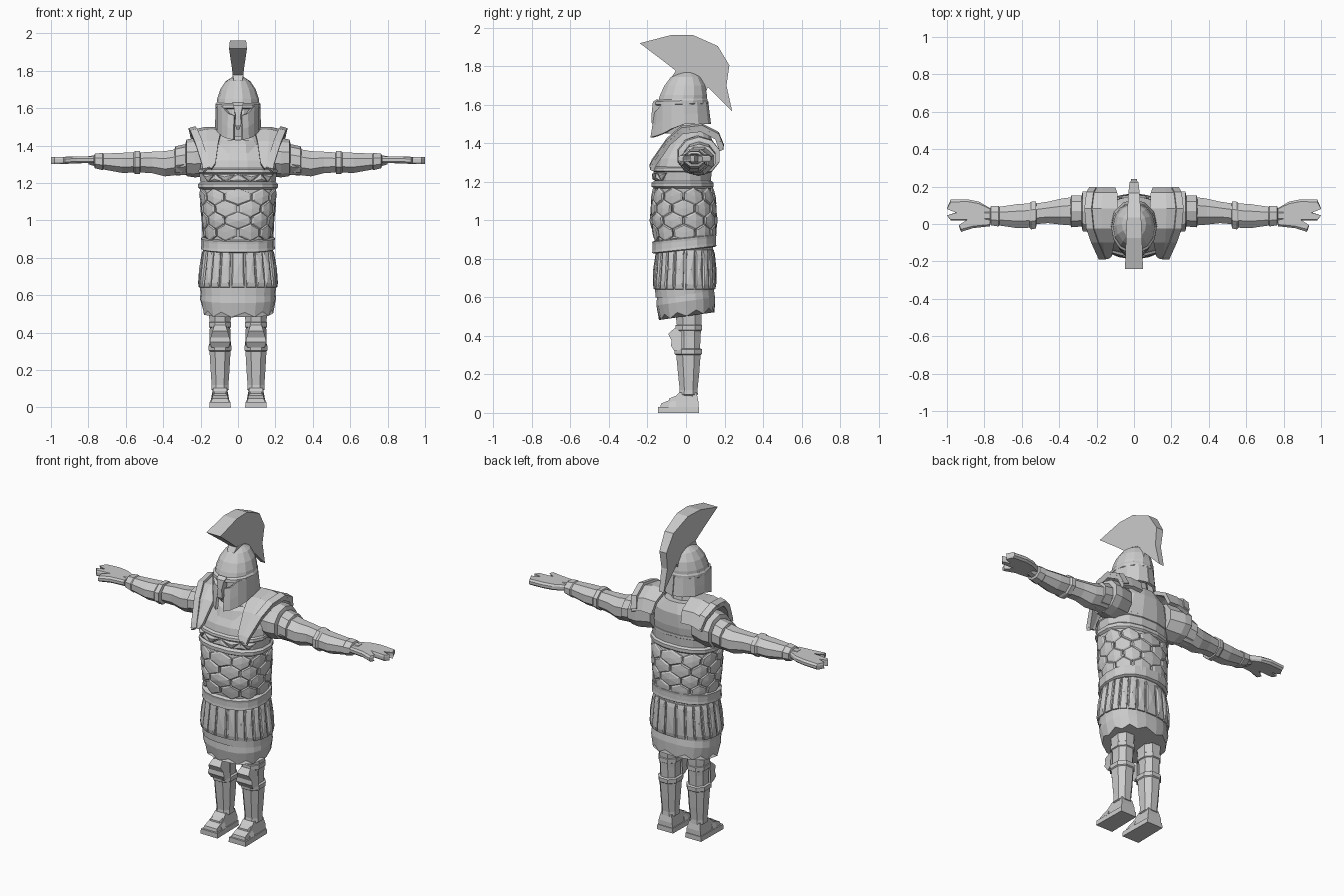
import bpy, bmesh, math
from math import sin, cos, pi, copysign

steel = bpy.data.materials.new("plain grey")
steel.diffuse_color = (0.6, 0.6, 0.6, 1)


def make(name, verts, faces, mirror=False, thick=0):
    """Flat shaded mesh object, optionally mirrored in x and thickened."""
    me = bpy.data.meshes.new(name)
    me.from_pydata(verts, [], faces)
    bm = bmesh.new()
    bm.from_mesh(me)
    bmesh.ops.recalc_face_normals(bm, faces=bm.faces)
    bm.to_mesh(me)
    bm.free()
    me.materials.append(steel)
    ob = bpy.data.objects.new(name, me)
    bpy.context.collection.objects.link(ob)
    if thick:
        s = ob.modifiers.new("thickness", 'SOLIDIFY')
        s.thickness, s.offset = thick, 0
    if mirror:
        ob.modifiers.new("mirror", 'MIRROR').use_clip = False
    return ob


def bridge(name, rings, caps=True, closed=True, **kw):
    """Skin a list of equal-length point rings."""
    n = len(rings[0])
    verts = [p for r in rings for p in r]
    faces = [(i * n + j, i * n + (j + 1) % n, (i + 1) * n + (j + 1) % n, (i + 1) * n + j)
             for i in range(len(rings) - 1) for j in range(n if closed else n - 1)]
    if caps:
        faces += [tuple(range(n)), tuple(range(len(verts) - n, len(verts)))]
    return make(name, verts, faces, **kw)


def power(v, e):
    return copysign(abs(v) ** e, v)


def point(sec, a, off=0, e=0.85, cx=0):
    """Point on a rounded-box section (z, front y, back y, half width); a = 0 faces front."""
    z, yf, yb, rx = sec
    return (cx + (rx + off) * power(sin(a), e),
            (yf + yb) / 2 - ((yb - yf) / 2 + off) * power(cos(a), e), z)


def tower(name, secs, n=12, tilt=0, cx=0, e=0.85, zig=0, **kw):
    """Upright loft; tilt raises the back, zig makes the first ring jagged."""
    rings = []
    for k, s in enumerate(secs):
        ring = [point(s, 2 * pi * (j + 0.5) / n, 0, e, cx) for j in range(n)]
        rings.append([(x, y, z + tilt * y + (zig * (-1) ** j if k == 0 else 0))
                      for j, (x, y, z) in enumerate(ring)])
    return bridge(name, rings, **kw)


def tube(name, secs, n=8):
    """Sideways loft along x from (x, y, z, ry, rz), mirrored."""
    return bridge(name, [[(x, y + ry * cos(2 * pi * (j + .5) / n), z + rz * sin(2 * pi * (j + .5) / n))
                          for j in range(n)] for x, y, z, ry, rz in secs], mirror=True)


def slab(name, pts, cx=0, **kw):
    """Side outline (y, z, half width) spread to both sides of cx."""
    return bridge(name, [[(cx + s * w, y, z) for y, z, w in pts] for s in (-1, 1)], **kw)


def section(secs, z):
    """Interpolate loft sections at height z."""
    for a, b in zip(secs, secs[1:]):
        if a[0] <= z <= b[0]:
            t = (z - a[0]) / (b[0] - a[0])
            return tuple(p + (q - p) * t for p, q in zip(a, b))
    return secs[-1] if z > secs[-1][0] else secs[0]


def plates(name, secs, shapes, raise_by, inset=0.8):
    """Raised bevelled plates on a lofted surface; each shape is (angle, z) points."""
    verts, faces = [], []
    for sh in shapes:
        n, b = len(sh), len(verts)
        ca, cz = sum(p[0] for p in sh) / n, sum(p[1] for p in sh) / n
        for k, off in ((1, -0.008), (0.97, raise_by * .6), (inset, raise_by)):
            for a, z in sh:
                z2 = cz + (z - cz) * k
                verts.append(point(section(secs, z2), ca + (a - ca) * k, off))
        verts.append(point(section(secs, cz), ca, raise_by * 1.2))
        for r in (0, n):
            faces += [(b + r + j, b + r + (j + 1) % n, b + r + n + (j + 1) % n, b + r + n + j)
                      for j in range(n)]
        faces += [(b + 2 * n + j, b + 2 * n + (j + 1) % n, b + 3 * n) for j in range(n)]
    return make(name, verts, faces)


# Torso
body = [(.82, -.15, .14, .175), (.92, -.16, .145, .175), (1.0, -.175, .15, .183), (1.1, -.17, .145, .19),
        (1.17, -.16, .13, .2), (1.25, -.165, .135, .21), (1.32, -.15, .145, .2),
        (1.4, -.1, .145, .17), (1.46, -.05, .12, .1)]
tower("torso", body, 16)
# Scale armour in staggered rows
hexes = []
for row in range(4):
    for k in range(10):
        a, z, w = 2 * pi * (k + .5 * (row % 2)) / 10, 1.125 - .063 * row, pi / 10 * .97
        hexes.append([(a + w * u, z + v) for u, v in
                      ((0, .048), (1, .02), (1, -.02), (0, -.048), (-1, -.02), (-1, .02))])
plates("scales", body, hexes, .012)
# Chest ridge and triangle trim
tower("chest_ridge", [(1.165, -.165, .135, .203), (1.175, -.182, .145, .216),
                      (1.195, -.182, .145, .217), (1.205, -.165, .135, .205)], 16, caps=False)
tri = []
for k in range(-3, 4):
    s = -1 if k % 2 else 1
    tri.append([(k * .27 - .24, 1.227 - s * .02), (k * .27 + .24, 1.227 - s * .02), (k * .27, 1.227 + s * .022)])
plates("chest_triangles", body, tri, .012, .6)
tower("chest_rim", [(1.25, -.165, .13, .208), (1.257, -.176, .14, .215), (1.272, -.174, .14, .213),
                    (1.28, -.16, .13, .2)], 16, caps=False)
# Breastplate neckline
tower("collar", [(1.36, -.13, .14, .14), (1.41, -.11, .135, .13), (1.43, -.09, .125, .11)], 12)
tower("neck", [(1.38, -.08, .1, .085), (1.55, -.07, .07, .07)], 10)

# Belt
tower("belt", [(.845, -.165, .15, .186), (.85, -.178, .16, .198), (.865, -.176, .158, .196),
               (.893, -.176, .158, .196), (.907, -.178, .16, .198), (.912, -.165, .15, .186)], 18, tilt=.11)

# Skirt with hanging strips and ragged cloth hem
kilt = [(.6, -.16, .145, .2), (.65, -.162, .147, .204), (.75, -.157, .145, .196), (.85, -.145, .138, .178)]
tower("kilt", kilt, 22)
n = 22
plates("kilt_strips", kilt, [[(2 * pi * k / n + u, z) for u, z in
                              ((-.125, .64), (.125, .64), (.125, .85), (-.125, .85))] for k in range(n)], .011, .75)
tower("hem", [(.515, -.142, .15, .188), (.58, -.155, .152, .203), (.66, -.15, .14, .198)], 22, tilt=.14, zig=.013)

# Helmet dome, ridged brow and the face behind it
dome = [(1.605, -.152, .112, .116), (1.65, -.138, .112, .112), (1.7, -.115, .102, .095),
        (1.745, -.08, .078, .065), (1.77, -.03, .04, .025)]
tower("helmet_dome", dome, 14, e=1)
tower("helmet_brow", [(1.6, -.15, .11, .115), (1.605, -.163, .116, .121), (1.622, -.16, .116, .121),
                      (1.632, -.14, .11, .114)], 14, e=1, tilt=.03)
tower("face", [(1.45, -.12, .03, .07), (1.52, -.135, .04, .085), (1.62, -.125, .04, .09)], 10)
# Cheek guards and neck guard: (angle, bottom z, top z, bottom flare)
sweep = [(.16, 1.43, 1.56, .022), (.45, 1.437, 1.572, .01), (.8, 1.45, 1.61, 0), (1.2, 1.475, 1.615, 0),
         (1.7, 1.5, 1.615, .004), (2.2, 1.5, 1.615, .012), (2.7, 1.5, 1.615, .014), (pi, 1.5, 1.615, .014)]
rings = []
for t in (0, .45, 1):
    rings.append([point((zb + (zt - zb) * t, -.158, .108, .112), a, f * (1 - t), 1)
                  for a, zb, zt, f in sweep])
bridge("cheek_guard", rings, caps=False, closed=False, mirror=True, thick=.016)
slab("nose_guard", [(-.15, 1.63, .03), (-.172, 1.615, .025), (-.178, 1.56, .013), (-.18, 1.51, .017),
                    (-.165, 1.485, .006), (-.14, 1.51, .012), (-.13, 1.6, .02)])
# Crest, wider at the front and top than at the tail
slab("crest", [(-.24, 1.92, .048), (-.075, 1.963, .043), (.035, 1.963, .038), (.165, 1.905, .03),
               (.225, 1.805, .024), (.21, 1.7, .02), (.24, 1.565, .016), (.12, 1.685, .016),
               (.07, 1.735, .02), (-.035, 1.762, .026), (-.095, 1.81, .032)])
slab("crest_holder", [(-.08, 1.735, .02), (-.05, 1.782, .03), (.05, 1.765, .024), (.115, 1.695, .018),
                      (.1, 1.66, .016), (0, 1.72, .02)])

# Shoulder yoke flaps running from back to chest: (y, z, inner x, outer x)
yoke = [(.185, 1.375, .1, .235), (.16, 1.44, .09, .25), (.08, 1.482, .085, .26), (-.02, 1.47, .09, .25),
        (-.09, 1.41, .105, .225), (-.165, 1.3, .12, .19), (-.178, 1.27, .14, .185)]
bridge("shoulder_yoke", [[(a, y, z + .005), ((a + b) / 2, y, z + .008), (b, y, z - .012)]
                         for y, z, a, b in yoke], caps=False, closed=False, mirror=True, thick=.022)
bridge("yoke_border", [[(b - .035, y * 1.02, z + .012), (b + .003, y * 1.02, z + .002)]
                       for y, z, a, b in yoke], caps=False, closed=False, mirror=True, thick=.02)
# Sleeve strips around the shoulder
tube("shoulder_sleeve", [(.14, .055, 1.34, .1, .1), (.23, .065, 1.335, .115, .105),
                         (.275, .068, 1.335, .112, .098), (.28, .068, 1.335, .085, .08)], 10)
tube("sleeve_edge", [(.25, .07, 1.33, .085, .085), (.335, .068, 1.318, .09, .078),
                     (.34, .068, 1.318, .07, .06)], 10)

# Arms, bracers and hands
tube("arm", [(.2, .06, 1.33, .09, .09), (.33, .068, 1.312, .082, .075), (.39, .066, 1.303, .075, .073),
             (.46, .062, 1.31, .062, .062), (.52, .055, 1.31, .06, .058), (.6, .045, 1.31, .062, .055),
             (.72, .042, 1.315, .045, .04), (.8, .045, 1.322, .038, .024)])
tube("bracer", [(.52, .052, 1.31, .055, .05), (.525, .048, 1.31, .078, .066), (.55, .045, 1.31, .08, .066),
                (.56, .045, 1.31, .07, .059), (.62, .042, 1.308, .07, .058), (.72, .042, 1.315, .054, .046),
                (.725, .042, 1.315, .06, .05), (.765, .044, 1.318, .055, .042), (.77, .044, 1.318, .04, .03)])
palm = [(.77, .085), (.83, .12), (.89, .132), (.98, .13), (1, .085), (.95, .062), (1, .045), (.98, .02),
        (.89, .02), (.935, -.015), (.925, -.042), (.86, -.022), (.77, -.012)]
bridge("hand", [[(x, .05 + (y - .05) * k, z + .004 * (x < .9)) for x, y in palm]
                for z, k in ((1.302, .85), (1.312, 1), (1.328, 1), (1.338, .85))], mirror=True)

# Legs, greaves, knee guards and boots
X = .096
tower("leg", [(.06, -.03, .055, .04), (.3, -.045, .075, .055), (.4, -.045, .08, .055),
              (.48, -.055, .085, .062), (.6, -.07, .09, .07)], 8, cx=X, mirror=True)
tower("greave", [(.09, -.03, .055, .04), (.095, -.04, .065, .05), (.12, -.036, .063, .048),
                 (.2, -.045, .072, .054), (.3, -.055, .08, .06), (.305, -.064, .087, .066),
                 (.33, -.066, .088, .066), (.335, -.05, .08, .055)], 8, cx=X, mirror=True)
slab("knee_guard", [(-.06, .32, .045), (-.078, .35, .055), (-.075, .375, .05), (-.092, .41, .04),
                    (-.06, .44, .03), (-.02, .42, .055), (-.02, .33, .058)], X, mirror=True)
tower("thigh_band", [(.425, -.04, .08, .054), (.43, -.06, .088, .064), (.455, -.06, .088, .064),
                     (.46, -.04, .08, .056)], 8, cx=X, mirror=True)
slab("boot", [(-.135, .02, .05), (-.13, .048, .042), (-.065, .075, .04), (-.035, .105, .036),
              (.055, .105, .036), (.064, .06, .046), (.064, .02, .05)], X, mirror=True)
slab("sole", [(-.145, 0, .058), (-.145, .03, .056), (.068, .03, .052), (.068, 0, .054)], X, mirror=True)
slab("instep_strap", [(-.09, .025, .055), (-.088, .075, .03), (-.055, .088, .032), (-.05, .025, .055)],
     X, mirror=True)
